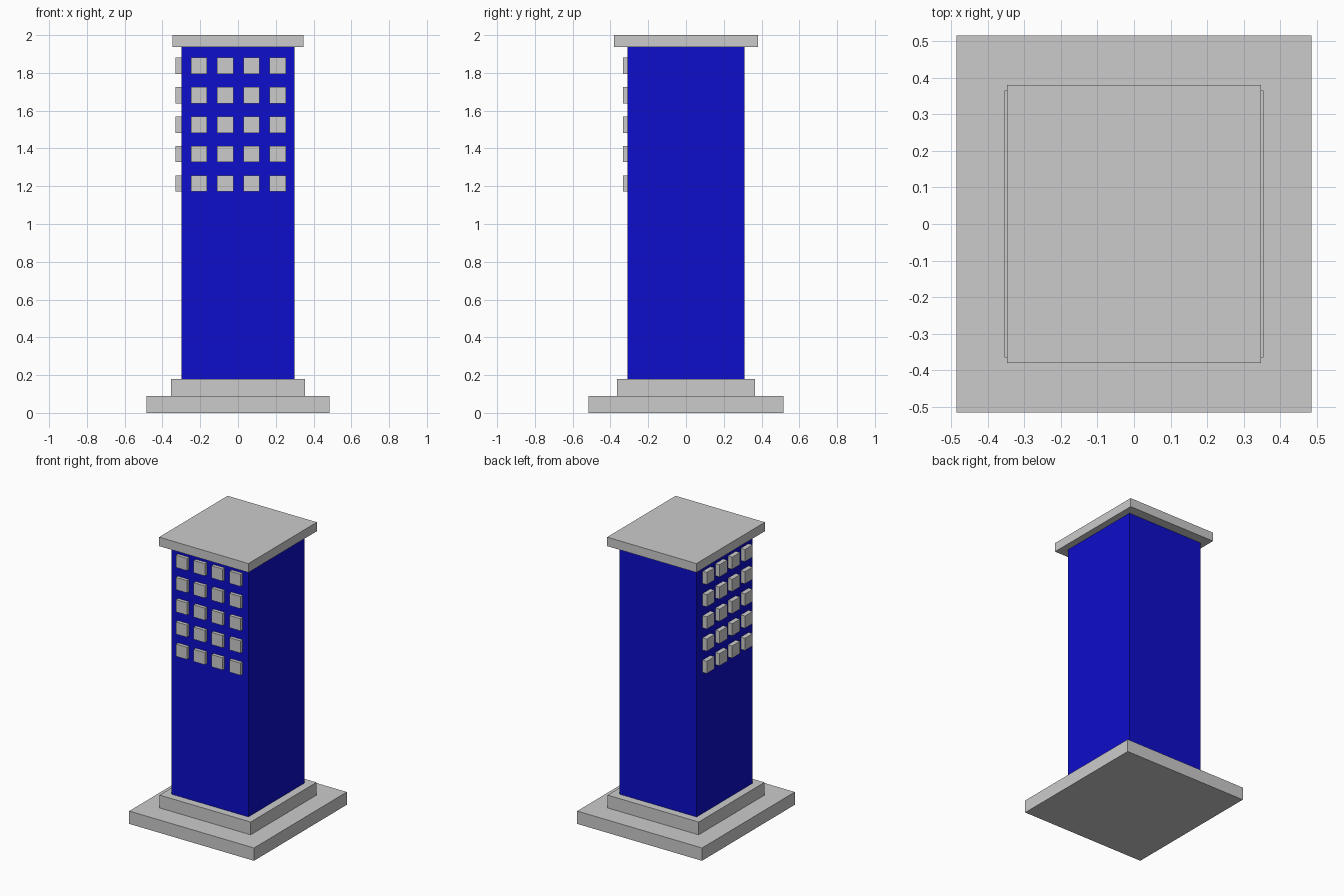
import bpy

if "Cube" in bpy.data.objects:
    bpy.data.objects.remove(bpy.data.objects["Cube"])

# Shared blue material for the shaft
blue = bpy.data.materials.new("blue")
blue.diffuse_color = (0.004, 0.004, 0.6, 1)
blue.use_nodes = True
blue.node_tree.nodes["Principled BSDF"].inputs["Base Color"].default_value = blue.diffuse_color


def box(name, x, y, z, mat=None):
    """Box from (min, max) ranges on each axis."""
    bpy.ops.mesh.primitive_cube_add(
        size=1, location=[(r[0] + r[1]) / 2 for r in (x, y, z)])
    ob = bpy.context.object
    ob.name = name
    ob.scale = [r[1] - r[0] for r in (x, y, z)]
    bpy.ops.object.transform_apply(location=False, rotation=False, scale=True)
    if mat:
        ob.data.materials.append(mat)
    return ob


def around(c, half):
    return (c - half, c + half)


# Stepped base, shaft and roof slab
box("base_lower", around(0, 0.485), around(0, 0.515), (0, 0.09))
box("base_upper", around(0, 0.354), around(0, 0.365), (0.09, 0.18))
box("tower_shaft", around(-0.001, 0.299), around(0, 0.31), (0.18, 1.937), blue)
box("roof_slab", around(0, 0.347), around(0, 0.38), (1.937, 2.0))

# Window blocks: five rows of four on the front and left faces
HALF = 0.043
for row in range(5):
    z = around(1.214 + row * 0.156, HALF)
    for col in range(4):
        box(f"front_window_{row}_{col}",
            around(-0.207 + col * 0.139, HALF), (-0.333, -0.30), z)
        box(f"left_window_{row}_{col}",
            (-0.332, -0.29), around(0.2 - col * 0.141, HALF), z)
